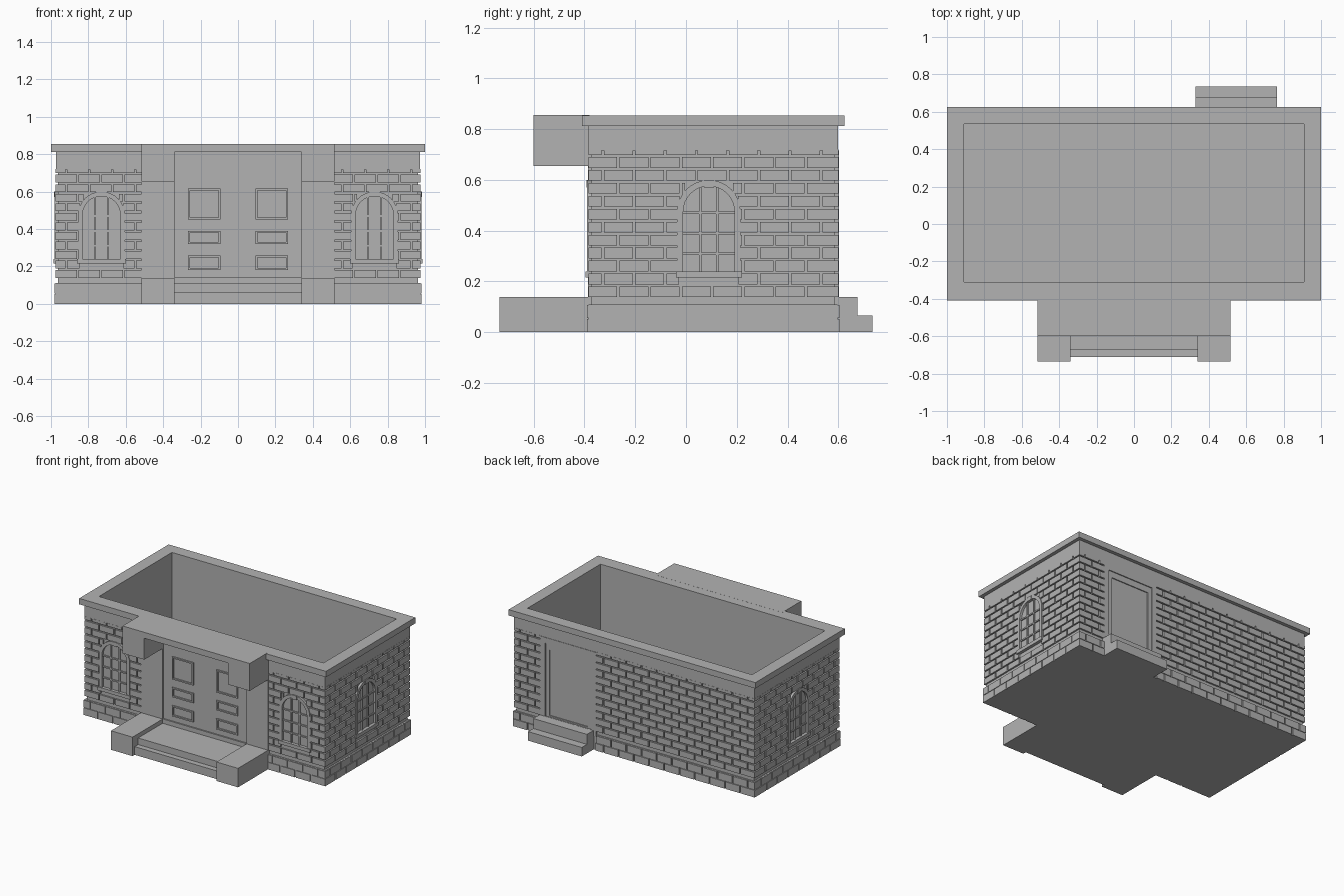
import bpy, bmesh, math
from mathutils import Vector

cube = bpy.data.objects.get("Cube")
if cube:
    bpy.data.objects.remove(cube, do_unlink=True)

stone = bpy.data.materials.new("grey_stone")
stone.use_nodes = True
GREY = (0.45, 0.45, 0.45, 1)
stone.diffuse_color = GREY
stone.node_tree.nodes["Principled BSDF"].inputs["Base Color"].default_value = GREY

# Building core, footprint half width and front / back planes
HX, YF, YB = 0.963, -0.373, 0.588
INNER = (-0.91, 0.91, -0.31, 0.535)
BRICK_L, ROW_H, GAP, PROUD = 0.123, 0.051, 0.009, 0.012


class Wall:
    """Wall plane: u runs along it, d sticks out of it."""
    def __init__(self, origin, along, normal, u0, u1):
        self.o, self.a, self.n = Vector(origin), Vector(along), Vector(normal)
        self.u0, self.u1 = u0, u1

    def at(self, u, z, d):
        return self.o + self.a * u + self.n * d + Vector((0, 0, z))


front = Wall((0, YF, 0), (1, 0, 0), (0, -1, 0), -HX, HX)
back = Wall((0, YB, 0), (1, 0, 0), (0, 1, 0), -HX, HX)
left = Wall((HX, 0, 0), (0, 1, 0), (1, 0, 0), YF, YB)
right = Wall((-HX, 0, 0), (0, 1, 0), (-1, 0, 0), YF, YB)


def finish(name, bm):
    bmesh.ops.recalc_face_normals(bm, faces=bm.faces)
    mesh = bpy.data.meshes.new(name)
    bm.to_mesh(mesh)
    bm.free()
    mesh.materials.append(stone)
    obj = bpy.data.objects.new(name, mesh)
    bpy.context.collection.objects.link(obj)
    return obj


def prism(bm, bottom, top):
    a = [bm.verts.new(p) for p in bottom]
    b = [bm.verts.new(p) for p in top]
    bm.faces.new(a)
    bm.faces.new(b)
    for i in range(len(a)):
        j = (i + 1) % len(a)
        bm.faces.new((a[i], a[j], b[j], b[i]))


def ring(bm, loops):
    """Closed tube through four matching loops."""
    vs = [[bm.verts.new(p) for p in loop] for loop in loops]
    n = len(vs[0])
    for k in range(4):
        p, q = vs[k], vs[(k + 1) % 4]
        for i in range(n):
            j = (i + 1) % n
            bm.faces.new((p[i], p[j], q[j], q[i]))


def rect(x0, x1, y0, y1):
    return [(x0, y0), (x1, y0), (x1, y1), (x0, y1)]


def box(bm, x0, x1, y0, y1, z0, z1):
    prism(bm, *[[(x, y, z) for x, y in rect(x0, x1, y0, y1)] for z in (z0, z1)])


def wall_box(bm, w, u0, u1, z0, z1, d, d0=-0.005):
    prism(bm, *[[w.at(u, z, e) for u, z in rect(u0, u1, z0, z1)] for e in (d0, d)])


def wall_ring(bm, w, outer, inner, d):
    spec = ((outer, -0.005), (outer, d), (inner, d), (inner, -0.005))
    ring(bm, [[w.at(u, z, e) for u, z in pts] for pts, e in spec])


def band(name, grow, z0, z1):
    """Hollow rectangular course around the whole building."""
    outer = rect(-HX - grow, HX + grow, YF - grow, YB + grow)
    inner = rect(*INNER)
    bm = bmesh.new()
    ring(bm, [[(x, y, z) for x, y in pts] for pts, z in
              ((outer, z0), (outer, z1), (inner, z1), (inner, z0))])
    return finish(name, bm)


# Shell, floor, frieze and cornice
band("wall_core", 0, 0.05, 0.83)
band("frieze", 0.011, 0.717, 0.82)
band("cornice", 0.037, 0.812, 0.855)
bm = bmesh.new()
box(bm, -HX - 0.012, HX + 0.012, YF - 0.012, YB + 0.008, 0, 0.11)
finish("floor_slab", bm)

# Openings: centre, half width, bottom, top, arched
WIN_B, WIN_T, WIN_R = 0.215, 0.6, 0.125
windows = [(front, -0.73), (front, 0.73), (left, 0.09), (right, 0.09)]
openings = {w: [] for w in (front, back, left, right)}
for w, c in windows:
    openings[w].append((c, WIN_R, WIN_B, WIN_T, True))
openings[front].append((0, 0.515, 0, 1, False))
openings[back].append((0.535, 0.225, 0, 0.717, False))


def blocked(w, z0, z1):
    """Spans of a brick row taken up by openings."""
    spans = []
    for c, half, b, t, arched in openings[w]:
        if z1 <= b + 0.01 or z0 >= t - 0.01:
            continue
        rise = max(0, z0 - (t - half)) if arched else 0
        h = math.sqrt(max(0, half * half - rise * rise)) - (0.008 if arched else 0)
        spans.append((c - h, c + h))
    return spans


def brick_row(bm, w, z0, z1, shift, proud):
    u = w.u0 - proud - shift
    while u < w.u1 + proud:
        pieces = [(max(u, w.u0 - proud), min(u + BRICK_L - GAP, w.u1 + proud))]
        for a, b in blocked(w, z0, z1):
            pieces = [p for s, e in pieces for p in ((s, min(e, a)), (max(s, b), e))]
        for s, e in pieces:
            if e - s > 0.008:
                wall_box(bm, w, s, e, z0, z1, proud)
        u += BRICK_L


# Brickwork and plinth courses
for name, w in (("front", front), ("back", back), ("left", left), ("right", right)):
    bm = bmesh.new()
    for r in range(12):
        z = 0.138 + r * ROW_H
        brick_row(bm, w, z, min(z + ROW_H - GAP, 0.72), (r % 2) * BRICK_L / 2, PROUD)
    finish(name + "_bricks", bm)
    bm = bmesh.new()
    for r in range(2):
        brick_row(bm, w, r * 0.056, r * 0.056 + 0.052, (r % 2) * BRICK_L / 2, 0.017)
    finish(name + "_plinth", bm)


def arch(c, r, bottom, top):
    pts = [(c - r, bottom), (c + r, bottom)]
    for i in range(17):
        a = math.pi * i / 16
        pts.append((c + r * math.cos(a), top - r + r * math.sin(a)))
    return pts


# Arched windows with frame, glazing bars and sill
for i, (w, c) in enumerate(windows):
    bm = bmesh.new()
    wall_ring(bm, w, arch(c, WIN_R, WIN_B, WIN_T),
              arch(c, WIN_R - 0.024, WIN_B + 0.024, WIN_T - 0.024), 0.017)
    for u in (-0.034, 0.034):
        wall_box(bm, w, c + u - 0.005, c + u + 0.005, WIN_B, WIN_T - 0.03, 0.009)
    for z in (0.31, 0.39, 0.47):
        wall_box(bm, w, c - 0.105, c + 0.105, z - 0.005, z + 0.005, 0.008)
    wall_box(bm, w, c - 0.13, c + 0.13, WIN_B, WIN_B + 0.025, 0.023)
    wall_box(bm, w, c - 0.02, c + 0.02, WIN_T - 0.03, WIN_T, 0.02)
    finish("arched_window_%d" % (i + 1), bm)

# Front entrance: pilasters, transom and panelled double door
bm = bmesh.new()
for s in (-1, 1):
    wall_box(bm, front, *sorted((s * 0.34, s * 0.515)), 0.1, 0.82, 0.014)
wall_box(bm, front, -0.34, 0.34, 0.715, 0.815, 0.012)
finish("entrance_surround", bm)
bm = bmesh.new()
wall_box(bm, front, -0.34, 0.34, 0.1, 0.715, 0.004)
wall_box(bm, front, -0.34, 0.34, 0.1, 0.14, 0.014)
for s in (-1, 1):
    for z0, z1 in ((0.45, 0.615), (0.32, 0.39), (0.18, 0.257)):
        u0, u1 = s * 0.18 - 0.086, s * 0.18 + 0.086
        wall_ring(bm, front, rect(u0, u1, z0, z1),
                  rect(u0 + 0.01, u1 - 0.01, z0 + 0.01, z1 - 0.01), 0.014)
finish("double_door", bm)

# Canopy with end brackets
bm = bmesh.new()
box(bm, -0.515, 0.515, -0.6, -0.38, 0.812, 0.8555)
for s in (-1, 1):
    box(bm, *sorted((s * 0.34, s * 0.515)), -0.6, -0.38, 0.655, 0.813)
finish("canopy", bm)

# Porch with cheek blocks and steps
bm = bmesh.new()
box(bm, -0.345, 0.345, -0.67, -0.36, 0, 0.108)
box(bm, -0.345, 0.345, -0.71, -0.66, 0, 0.06)
for s in (-1, 1):
    box(bm, *sorted((s * 0.34, s * 0.515)), -0.735, -0.36, 0, 0.139)
finish("front_porch", bm)

# Back door and steps
bm = bmesh.new()
wall_ring(bm, back, rect(0.31, 0.76, 0.1, 0.717), rect(0.35, 0.72, 0.14, 0.675), 0.014)
wall_ring(bm, back, rect(0.35, 0.72, 0.14, 0.675), rect(0.38, 0.69, 0.15, 0.63), 0.007)
finish("back_door_frame", bm)
bm = bmesh.new()
box(bm, 0.33, 0.765, 0.58, 0.675, 0, 0.139)
box(bm, 0.33, 0.765, 0.66, 0.735, 0, 0.066)
finish("back_steps", bm)
